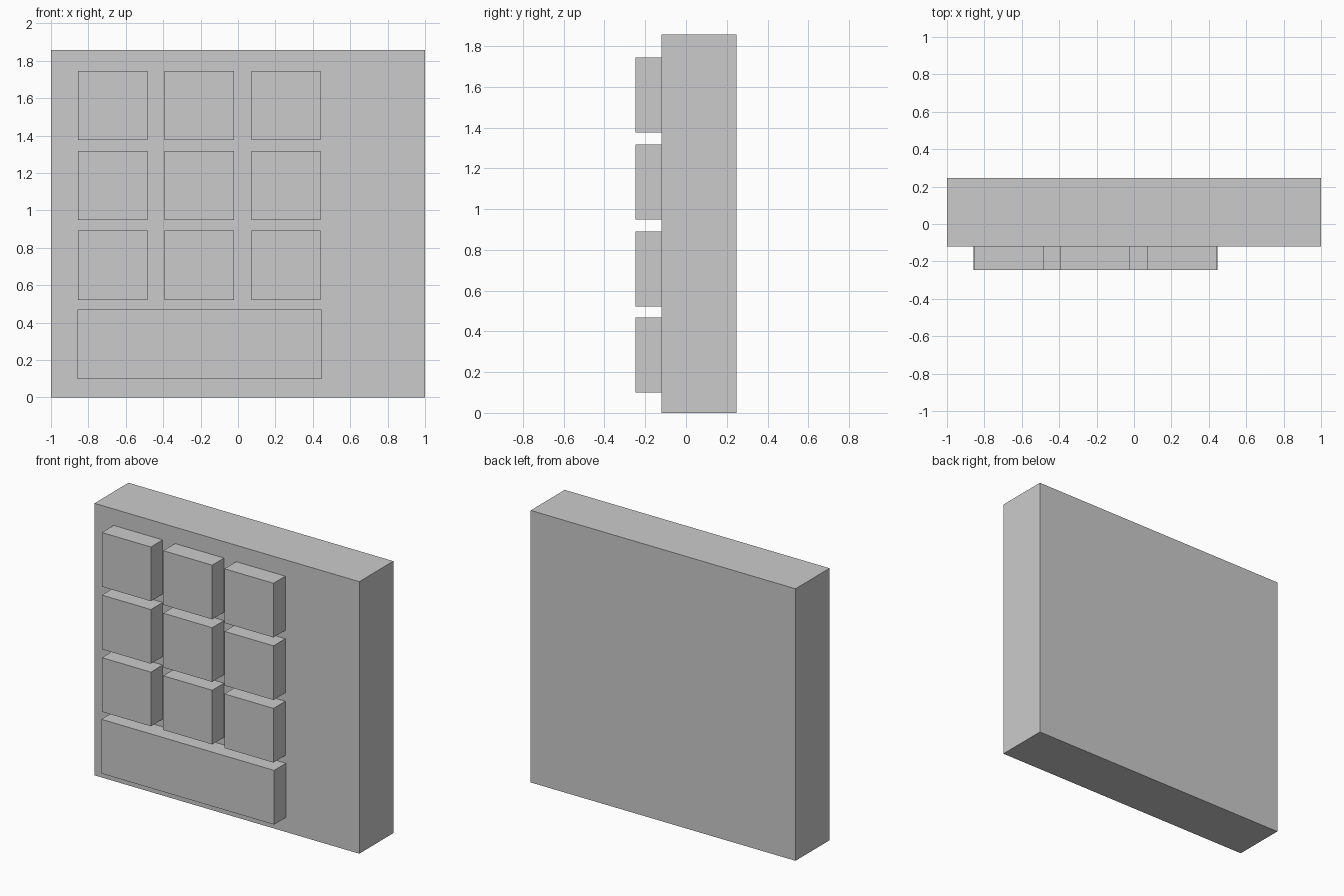
import bpy

if "Cube" in bpy.data.objects:
    bpy.data.objects.remove(bpy.data.objects["Cube"])


def box(name, x0, x1, y0, y1, z0, z1):
    bpy.ops.mesh.primitive_cube_add(
        size=1, location=((x0 + x1) / 2, (y0 + y1) / 2, (z0 + z1) / 2))
    obj = bpy.context.object
    obj.name = name
    obj.scale = (x1 - x0, y1 - y0, z1 - z0)
    bpy.ops.object.transform_apply(location=False, rotation=False, scale=True)
    return obj


FRONT, FACE, BACK = -0.247, -0.12, 0.247
KEY = 0.37

# Housing slab
box("keypad_housing", -1, 1, FACE, BACK, 0, 1.857)

# 3 x 3 grid of square keys, bottom row first
for row in range(3):
    for col in range(3):
        x = -0.855 + col * 0.463
        z = 0.521 + row * 0.427
        box(f"key_row{row + 1}_col{col + 1}", x, x + KEY, FRONT, FACE, z, z + KEY)

# Wide key below the grid
box("wide_key", -0.859, 0.446, FRONT, FACE, 0.099, 0.469)
